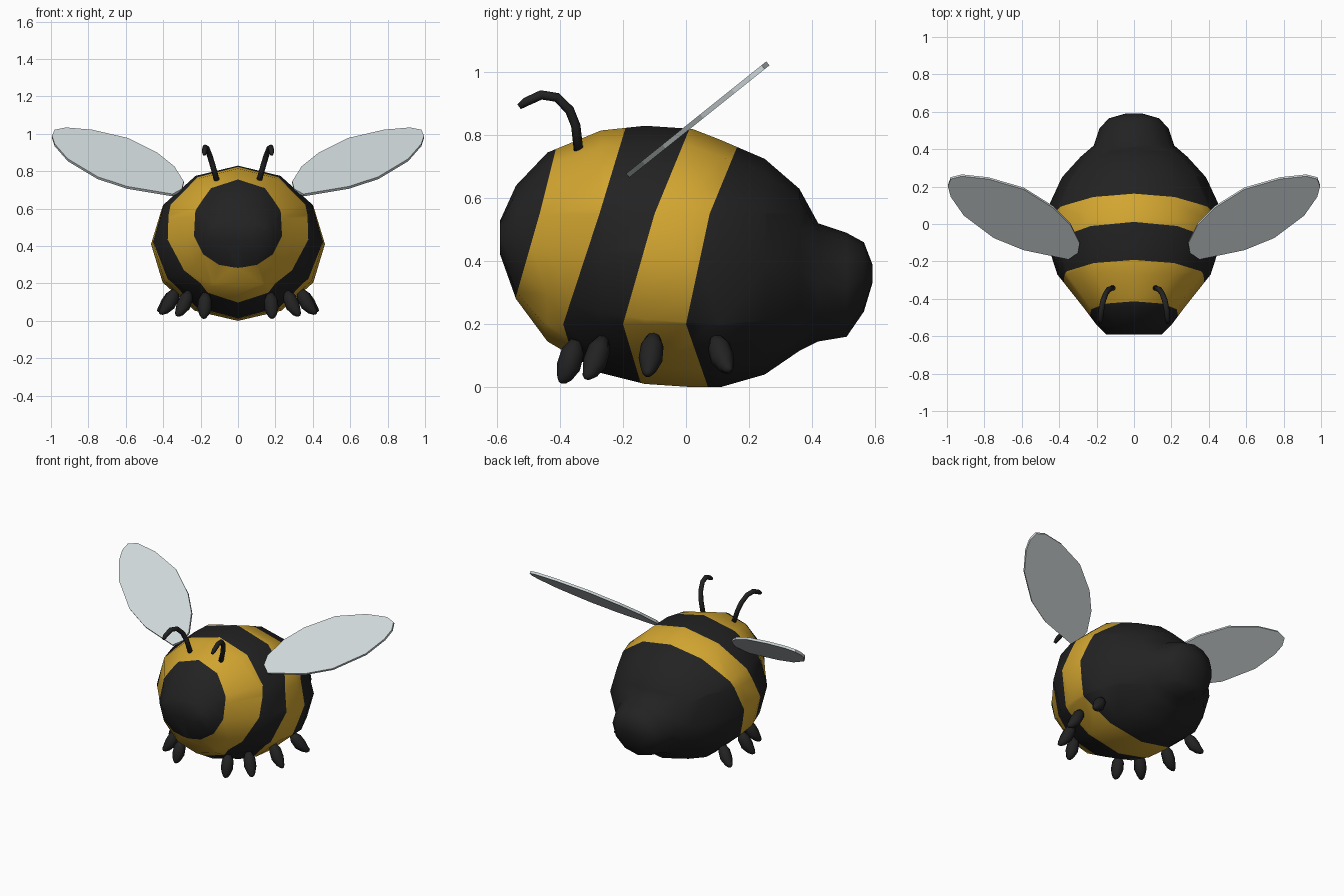
import bpy, bmesh, math
from mathutils import Vector

old = bpy.data.objects.get("Cube")
if old:
    bpy.data.objects.remove(old, do_unlink=True)


def material(name, colour):
    mat = bpy.data.materials.new(name)
    mat.use_nodes = True
    mat.diffuse_color = (*colour, 1)
    bsdf = mat.node_tree.nodes["Principled BSDF"]
    bsdf.inputs["Base Color"].default_value = (*colour, 1)
    bsdf.inputs["Roughness"].default_value = 0.8
    return mat


black = material("black", (0.016, 0.016, 0.016))
yellow = material("golden yellow", (0.65, 0.38, 0.03))
pale = material("pale wing grey", (0.62, 0.68, 0.69))


def finish(name, bm, mats, smooth=True):
    bmesh.ops.recalc_face_normals(bm, faces=bm.faces[:])
    for f in bm.faces:
        f.smooth = smooth
    mesh = bpy.data.meshes.new(name)
    bm.to_mesh(mesh)
    bm.free()
    for m in mats:
        mesh.materials.append(m)
    obj = bpy.data.objects.new(name, mesh)
    bpy.context.scene.collection.objects.link(obj)
    return obj


def loft(rings):
    """Skin a list of point rings and cap both ends."""
    bm = bmesh.new()
    loops = [[bm.verts.new(p) for p in ring] for ring in rings]
    n = len(loops[0])
    for a, b in zip(loops, loops[1:]):
        for i in range(n):
            j = (i + 1) % n
            bm.faces.new((a[i], a[j], b[j], b[i]))
    bm.faces.new(loops[0])
    bm.faces.new(loops[-1])
    return bm


def tube(name, path, radii, sides, mat):
    """Tapered tube along a path, ring planes following the bends."""
    pts = [Vector(p) for p in path]
    rings = []
    for k, p in enumerate(pts):
        along = (pts[min(k + 1, len(pts) - 1)] - pts[max(k - 1, 0)]).normalized()
        u = along.cross(Vector((1, 0, 0))).normalized()
        v = along.cross(u)
        turns = [math.tau * i / sides for i in range(sides)]
        rings.append([p + radii[k] * (u * math.cos(t) + v * math.sin(t)) for t in turns])
    return finish(name, loft(rings), [mat])


# Body stations: y, bottom z, top z, half width
stations = [
    (-0.59, 0.42, 0.53, 0.15), (-0.54, 0.28, 0.64, 0.20), (-0.44, 0.145, 0.745, 0.275),
    (-0.27, 0.045, 0.815, 0.41), (-0.13, 0.01, 0.83, 0.455), (0.02, 0.0, 0.82, 0.465),
    (0.11, 0.0, 0.785, 0.45), (0.25, 0.04, 0.725, 0.385), (0.36, 0.115, 0.63, 0.285),
    (0.42, 0.145, 0.52, 0.215), (0.51, 0.16, 0.49, 0.185), (0.565, 0.24, 0.46, 0.135),
    (0.592, 0.33, 0.39, 0.04),
]
SIDES = 12
rings = []
for y, low, high, half in stations:
    mid, rise = (low + high) / 2, (high - low) / 2
    rings.append([(half * math.sin(math.tau * i / SIDES), y,
                   mid + rise * math.cos(math.tau * i / SIDES)) for i in range(SIDES)])
body = loft(rings)

# Stripe borders: y of each border at the knot heights
knots = [0.0, 0.2, 0.55, 0.83]
borders = [
    (-0.60, -0.565, -0.465, -0.395),
    (-0.33, -0.39, -0.275, -0.19),
    (-0.14, -0.20, -0.10, 0.015),
    (0.07, 0.0, 0.075, 0.19),
]


def band_of(z):
    return 0 if z < knots[1] else 1 if z < knots[2] else 2


def border_y(border, z):
    k = band_of(z)
    t = (z - knots[k]) / (knots[k + 1] - knots[k])
    return border[k] + t * (border[k + 1] - border[k])


def cut(faces, point, normal):
    geom = set(faces)
    for f in faces:
        geom.update(f.edges)
        geom.update(f.verts)
    bmesh.ops.bisect_plane(body, geom=list(geom), dist=1e-5, plane_co=point, plane_no=normal)


for z in knots[1:3]:
    cut(body.faces[:], (0, 0, z), (0, 0, 1))
for border in borders:
    for k in range(3):
        part = [f for f in body.faces if band_of(f.calc_center_median().z) == k]
        dy, dz = border[k + 1] - border[k], knots[k + 1] - knots[k]
        cut(part, (0, border[k], knots[k]), (0, dz, -dy))
for f in body.faces:
    c = f.calc_center_median()
    f.material_index = sum(c.y > border_y(b, c.z) for b in borders) % 2
finish("striped_body", body, [black, yellow])

# Wing outline in plan; the wing plane climbs towards the back
outline = [
    (0.29, -0.10), (0.34, 0.0), (0.43, 0.09), (0.59, 0.19), (0.78, 0.245), (0.92, 0.26),
    (0.98, 0.245), (0.995, 0.205), (0.98, 0.15), (0.91, 0.05), (0.75, -0.07),
    (0.59, -0.135), (0.35, -0.185), (0.30, -0.15),
]
normal = Vector((0, -0.62, 0.78))

# Leg root and tip on the left side
legs = {
    "front": ((0.175, -0.355, 0.13), (0.185, -0.40, 0.015)),
    "second": ((0.27, -0.27, 0.14), (0.33, -0.32, 0.03)),
    "third": ((0.34, -0.105, 0.15), (0.42, -0.125, 0.04)),
    "rear": ((0.345, 0.10, 0.145), (0.43, 0.14, 0.055)),
}

antenna = [(0.11, -0.34, 0.74), (0.135, -0.35, 0.83), (0.15, -0.37, 0.88), (0.165, -0.41, 0.92),
           (0.175, -0.46, 0.928), (0.18, -0.51, 0.905), (0.18, -0.53, 0.89)]

for side, s in (("left", 1), ("right", -1)):
    flat = [Vector((s * x, y, 0.66 + 0.8 * (y + 0.2))) for x, y in outline]
    wing = loft([[p + normal * d for p in flat] for d in (-0.008, 0.008)])
    finish(side + "_wing", wing, [pale], smooth=False)

    tube(side + "_antenna", [(s * x, y, z) for x, y, z in antenna],
         [0.015] * 5 + [0.014, 0.009], 8, black)

    for name, (root, tip) in legs.items():
        a, b = Vector(root), Vector(tip)
        path = []
        for t in (-0.15, 0.1, 0.4, 0.7, 0.9, 1.0):
            p = a.lerp(b, t)
            p.z -= 0.02 * math.sin(math.pi * max(t, 0))
            p.x *= s
            path.append(p)
        tube(side + "_" + name + "_leg", path, (0.018, 0.036, 0.038, 0.026, 0.016, 0.006), 8, black)
